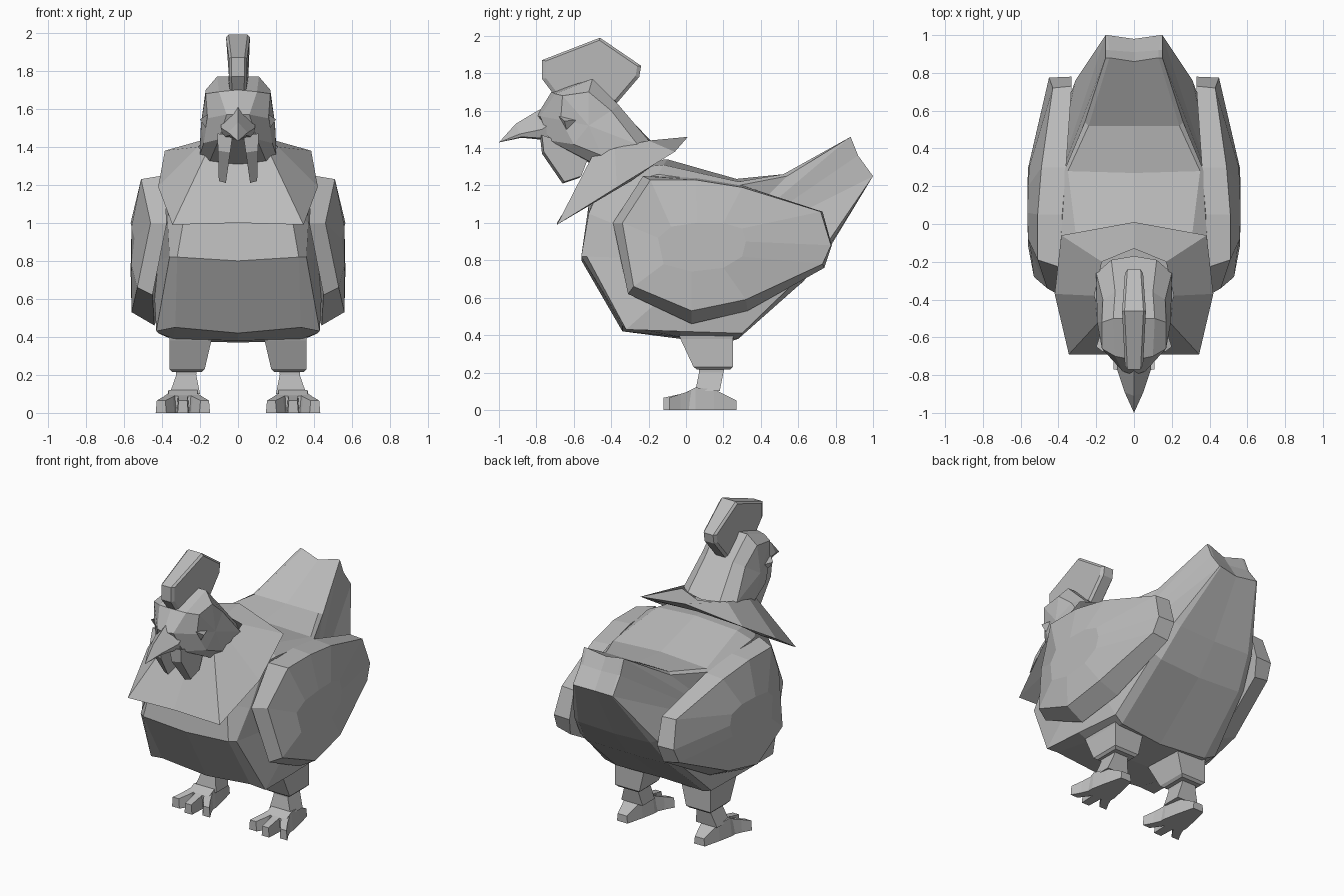
import bpy, bmesh

grey = bpy.data.materials.new("plain_grey")
grey.diffuse_color = (0.5, 0.5, 0.5, 1)


def part(name, loops, tip=None, cap_start=False, cap_end=False):
    """Bridge closed loops on the +x side, optionally fan to a tip, then mirror."""
    bm = bmesh.new()
    for s in (1, -1):
        rings = [[bm.verts.new((s * x, y, z)) for x, y, z in lp] for lp in loops]
        n = len(rings[0])
        for a, b in zip(rings, rings[1:]):
            for i in range(n):
                j = (i + 1) % n
                bm.faces.new((a[i], a[j], b[j], b[i]))
        if tip:
            t = bm.verts.new((s * tip[0], tip[1], tip[2]))
            for i in range(n):
                bm.faces.new((rings[-1][i], rings[-1][(i + 1) % n], t))
        if cap_end:
            bm.faces.new(rings[-1])
        if cap_start:
            bm.faces.new(rings[0])
    bmesh.ops.remove_doubles(bm, verts=bm.verts, dist=0.0005)
    bmesh.ops.recalc_face_normals(bm, faces=bm.faces)
    me = bpy.data.meshes.new(name)
    bm.to_mesh(me)
    bm.free()
    me.materials.append(grey)
    ob = bpy.data.objects.new(name, me)
    bpy.context.collection.objects.link(ob)
    return ob


def flat(x, pts):
    return [(x, y, z) for y, z in pts]


# Body and tail: centre outline, front edge outline, flank outline
body_mid = flat(0, [(-.45, 1.3), (-.52, 1.1), (-.56, .8), (-.34, .42), (-.03, .38),
                    (.25, .37), (.62, .68), (.77, .87), (.98, 1.24), (.91, 1.35),
                    (.86, 1.43), (.52, 1.26), (.27, 1.235), (-.1, 1.34)])
body_edge = [(.25, -.42, 1.28), (.28, -.52, 1.05), (.32, -.56, .82), (.33, -.34, .45),
             (.34, -.03, .39), (.33, .28, .38), (.31, .63, .69), (.27, .77, .88),
             (.14, 1.0, 1.25), (.13, .92, 1.36), (.13, .88, 1.46), (.24, .52, 1.26),
             (.35, .28, 1.22), (.3, -.12, 1.31)]
body_flank = [(.36, -.22, 1.24), (.37, -.4, 1.0), (.36, -.53, .82), (.43, -.32, .43),
              (.42, -.03, .42), (.4, .3, .41), (.36, .62, .72), (.31, .76, .9),
              (.15, 1.0, 1.25), (.15, .92, 1.36), (.15, .88, 1.46), (.26, .54, 1.25),
              (.37, .28, 1.2), (.39, -.15, 1.26)]
part("body", [body_mid, body_edge, body_flank], tip=(.45, .1, .8))

# Feather collar: triangular section swept from chest to back
collar_in = [(0, -.48, 1.34), (.17, -.5, 1.36), (.21, -.38, 1.4), (.17, -.2, 1.44), (0, -.13, 1.43)]
collar_out = [(0, -.69, 1.0), (.345, -.69, .99), (.42, -.37, 1.19), (.385, -.06, 1.38), (0, .01, 1.46)]
collar_low = [(0, -.5, 1.1), (.28, -.48, 1.12), (.36, -.3, 1.22), (.32, -.13, 1.34), (0, -.12, 1.36)]
part("neck_collar", list(zip(collar_in, collar_out, collar_low)))

# Head and neck
head_mid = flat(0, [(-.72, 1.7), (-.5, 1.77), (-.37, 1.63), (-.17, 1.42),
                    (-.48, 1.3), (-.73, 1.44), (-.8, 1.57)])
head_edge = [(.1, -.7, 1.69), (.11, -.5, 1.77), (.1, -.36, 1.63), (.12, -.19, 1.43),
             (.15, -.5, 1.32), (.1, -.73, 1.44), (.06, -.78, 1.57)]
head_side = [(.17, -.66, 1.68), (.17, -.52, 1.7), (.165, -.4, 1.6), (.2, -.26, 1.42),
             (.2, -.45, 1.36), (.18, -.6, 1.42), (.16, -.67, 1.55)]
part("head", [head_mid, head_edge, head_side], tip=(.195, -.52, 1.52))

# Eyes: small faceted lids
part("eyes", [[(.16, -.68, 1.57), (.17, -.56, 1.55), (.17, -.64, 1.5)]],
     tip=(.2, -.65, 1.545), cap_start=True)

# Beak
beak_mid = flat(0, [(-.72, 1.64), (-.81, 1.59), (-.91, 1.53), (-1.0, 1.43), (-.88, 1.455), (-.72, 1.44)])
beak_side = [(.09, -.68, 1.56), (.09, -.77, 1.5), (.05, -.89, 1.475), (0, -1.0, 1.43),
             (.045, -.88, 1.46), (.08, -.72, 1.45)]
part("beak", [beak_mid, beak_side], cap_end=True)

# Comb: thick in the middle, slimmer at its ends
comb_rim = [(-.77, 1.87, .035), (-.46, 1.99, .05), (-.24, 1.84, .035), (-.25, 1.78, .035),
            (-.37, 1.64, .035), (-.5, 1.72, .04), (-.71, 1.69, .03), (-.77, 1.77, .035)]
part("comb", [[(0, y, z) for y, z, x in comb_rim],
              [(x, y, z) for y, z, x in comb_rim],
              [(x + .013, -.5 + (y + .5) * .92, 1.82 + (z - 1.82) * .92) for y, z, x in comb_rim]],
     cap_end=True)

# Wattles
wattle = [(-.78, 1.46), (-.77, 1.37), (-.66, 1.21), (-.57, 1.24), (-.52, 1.37)]
part("wattles", [[(.03 + (1.45 - z) * .14, y, z) for y, z in wattle],
                 [(.105 + (z - 1.35) * .03, y + .01, z + .01) for y, z in wattle]],
     cap_start=True, cap_end=True)

# Wings
wing_in = [(.375, -.39, 1.0), (.39, -.23, 1.25), (.38, .05, 1.24), (.36, .3, 1.2), (.33, .73, 1.06),
           (.33, .78, .88), (.35, .74, .76), (.41, .33, .53), (.44, .03, .46), (.45, -.31, .62)]
wing_out = [(.46, -.34, 1.0), (.51, -.19, 1.23), (.51, .05, 1.23), (.49, .3, 1.19), (.43, .72, 1.06),
            (.45, .775, .88), (.46, .73, .78), (.545, .32, .59), (.56, .03, .53), (.53, -.28, .66)]
wing_face = [(.545, -.15, .92), (.56, -.08, .98), (.565, .06, 1.0), (.56, .2, 1.0), (.555, .3, .97),
             (.555, .32, .9), (.56, .3, .82), (.565, .2, .76), (.565, .03, .74), (.56, -.12, .78)]
part("wings", [wing_in, wing_out, wing_face], cap_start=True, cap_end=True)


def block(x0, x1, y0, y1, z):
    return [(x0, y0, z), (x1, y0, z), (x1, y1, z), (x0, y1, z)]


# Legs
part("thighs", [block(.12, .37, -.05, .27, .44), block(.14, .36, -.03, .25, .38),
                block(.175, .36, .04, .25, .23), block(.19, .345, .06, .235, .215)],
     cap_start=True, cap_end=True)
part("shanks", [block(.215, .325, .07, .21, .25), block(.22, .325, .07, .2, .2),
                block(.2, .36, .05, .18, .1)], cap_start=True, cap_end=True)

# Feet: heel lofted backwards, then three spread toes
part("heels", [[(.29 - w, y, 0), (.29 + w, y, 0), (.29 + w * .85, y, h), (.29 - w * .85, y, h)]
               for y, w, h in ((-.01, .09, .09), (.05, .09, .12), (.15, .07, .11), (.27, .04, .05))],
     cap_start=True, cap_end=True)
for label, tx, ty in (("inner", .175, -.09), ("middle", .29, -.12), ("outer", .405, -.09)):
    bx = .29 + (tx - .29) * .35
    part(label + "_toes",
         [[(x - w, y, 0), (x + w, y, 0), (x + w * .8, y, h), (x - w * .8, y, h)]
          for x, y, w, h in ((bx, .05, .035, .11), ((bx + tx) / 2, -.03, .032, .085), (tx, ty, .028, .065))],
         cap_start=True, cap_end=True)
